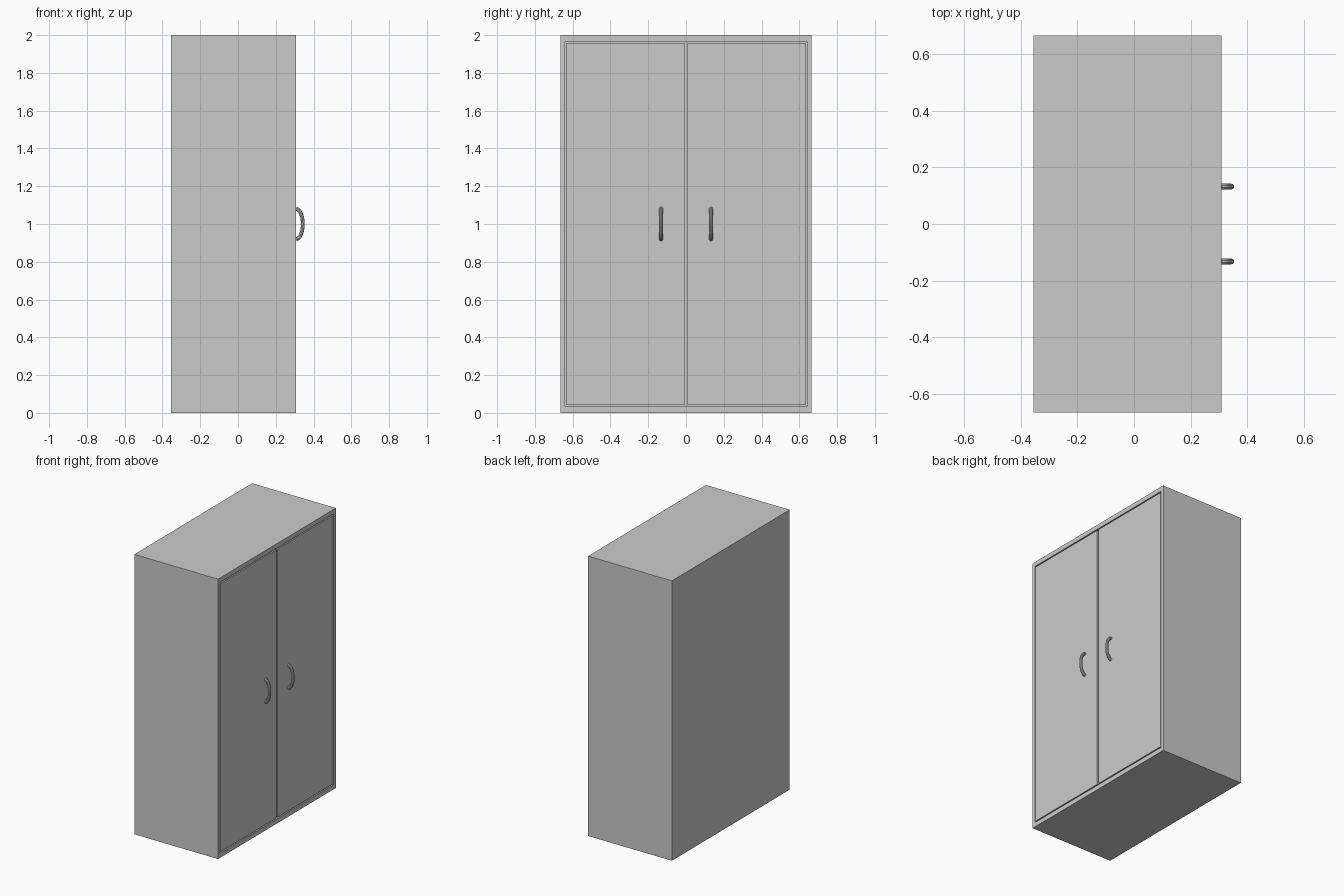
import bpy
from math import sin, cos, pi

if "Cube" in bpy.data.objects:
    bpy.data.objects.remove(bpy.data.objects["Cube"])

BACK, FRONT, HALF_W, H = -0.354, 0.308, 0.665, 2.0
SIDE, CAP = 0.024, 0.033      # side panel and top/bottom panel thickness
DOOR_T, GAP = 0.025, 0.006


def panel(name, x0, x1, y0, y1, z0, z1):
    bpy.ops.mesh.primitive_cube_add(
        size=1, location=((x0 + x1) / 2, (y0 + y1) / 2, (z0 + z1) / 2))
    ob = bpy.context.object
    ob.name = name
    ob.scale = (x1 - x0, y1 - y0, z1 - z0)
    bpy.ops.object.transform_apply(location=False, rotation=False, scale=True)
    return ob


# Carcass: one solid block hollowed out from the front
carcass = panel("carcass", BACK, FRONT, -HALF_W, HALF_W, 0, H)
cutter = panel("interior_cutter", BACK + 0.025, FRONT + 0.1,
               -HALF_W + SIDE, HALF_W - SIDE, CAP, H - CAP)
mod = carcass.modifiers.new("hollow", 'BOOLEAN')
mod.operation = 'DIFFERENCE'
mod.solver = 'EXACT'
mod.object = cutter
bpy.context.view_layer.objects.active = carcass
bpy.ops.object.modifier_apply(modifier=mod.name)
bpy.data.objects.remove(cutter)


def handle(name, y):
    # Bowed tubular pull following a half ellipse
    curve = bpy.data.curves.new(name, 'CURVE')
    curve.dimensions = '3D'
    curve.bevel_depth = 0.0105
    curve.bevel_resolution = 3
    curve.use_fill_caps = True
    n = 20
    spline = curve.splines.new('POLY')
    spline.points.add(n)
    for i, p in enumerate(spline.points):
        a = -pi / 2 + pi * i / n
        p.co = (FRONT + 0.035 * cos(a), y, 1.0 + 0.08 * sin(a), 1)
    ob = bpy.data.objects.new(name, curve)
    bpy.context.collection.objects.link(ob)
    bpy.ops.object.select_all(action='DESELECT')
    ob.select_set(True)
    bpy.context.view_layer.objects.active = ob
    bpy.ops.object.convert(target='MESH')
    bpy.ops.object.shade_smooth_by_angle()


# Two flush doors with a narrow gap all round, each with a handle
for label, s in (("left", -1), ("right", 1)):
    y0, y1 = sorted((s * 0.008, s * (HALF_W - SIDE - GAP)))
    panel(label + "_door", FRONT - DOOR_T, FRONT, y0, y1,
          CAP + GAP + 0.002, H - CAP - GAP - 0.002)
    handle(label + "_handle", s * 0.132)
